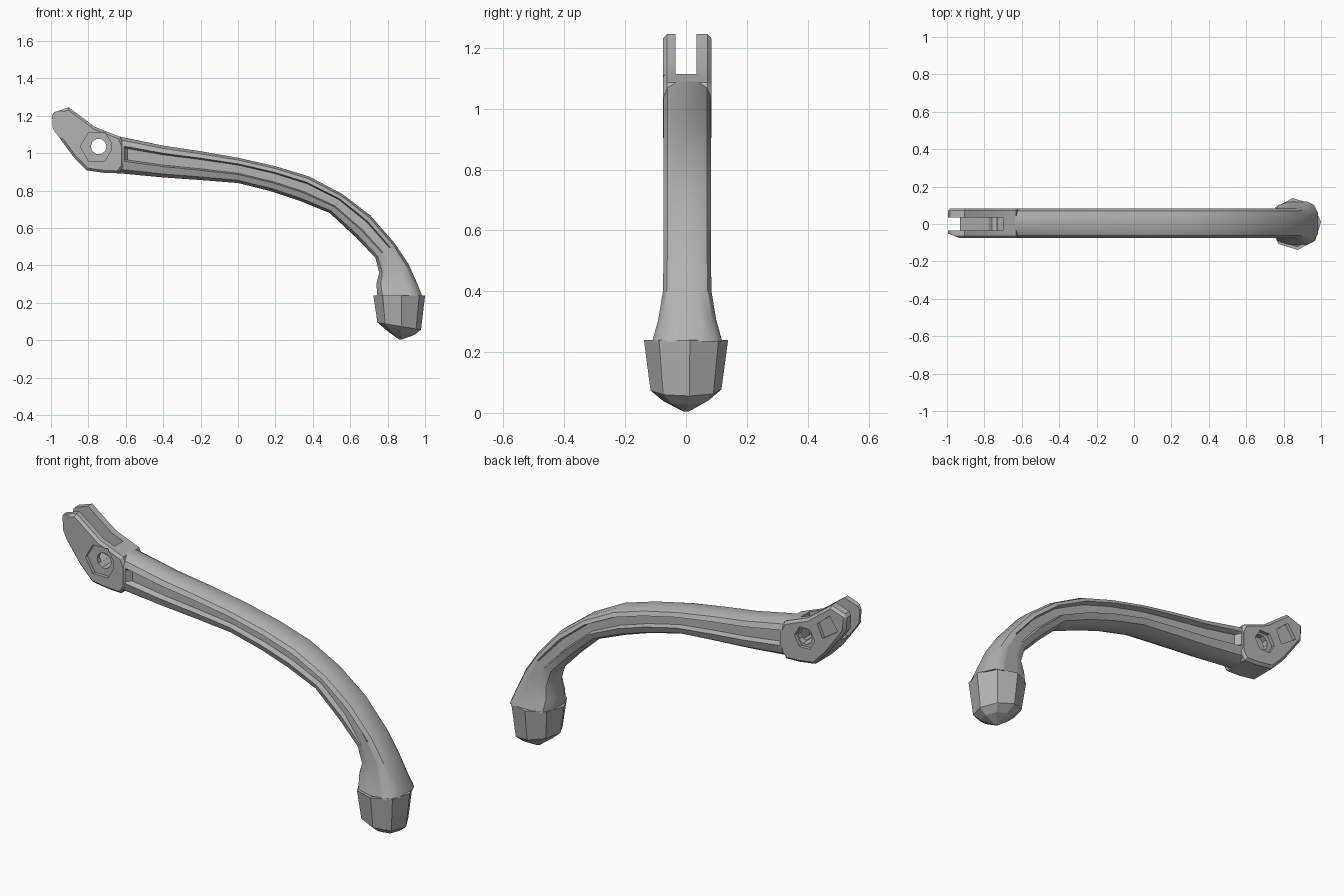
import bpy, bmesh, math

if "Cube" in bpy.data.objects:
    bpy.data.objects.remove(bpy.data.objects["Cube"])

GREY = (0.45, 0.45, 0.45, 1)
metal = bpy.data.materials.new("grey metal")
metal.use_nodes = True
metal.diffuse_color = GREY
metal.node_tree.nodes["Principled BSDF"].inputs["Base Color"].default_value = GREY
Y0 = 0.004  # arm sits slightly off the foot centre


def loft(name, rings, angle=None):
    """Skin equal-length closed rings and cap both ends."""
    bm = bmesh.new()
    loops = [[bm.verts.new(p) for p in ring] for ring in rings]
    n = len(loops[0])
    for a, b in zip(loops, loops[1:]):
        for i in range(n):
            j = (i + 1) % n
            bm.faces.new((a[i], a[j], b[j], b[i]))
    bm.faces.new(loops[0])
    bm.faces.new(loops[-1])
    bmesh.ops.recalc_face_normals(bm, faces=bm.faces)
    mesh = bpy.data.meshes.new(name)
    bm.to_mesh(mesh)
    bm.free()
    mesh.materials.append(metal)
    obj = bpy.data.objects.new(name, mesh)
    bpy.context.collection.objects.link(obj)
    if angle:
        smooth(obj, angle)
    return obj


def activate(obj):
    bpy.ops.object.select_all(action="DESELECT")
    obj.select_set(True)
    bpy.context.view_layer.objects.active = obj


def smooth(obj, degrees):
    activate(obj)
    bpy.ops.object.shade_smooth_by_angle(angle=math.radians(degrees))


def slab(name, outline, y1, y2):
    """Extrude an x-z outline between two y values."""
    return loft(name, [[(x, y, z) for x, z in outline] for y in (y1, y2)])


def ngon(cx, cz, r, n, turn=0.0):
    return [(cx + r * math.cos(turn + math.tau * i / n),
             cz + r * math.sin(turn + math.tau * i / n)) for i in range(n)]


def cut(obj, cutter):
    mod = obj.modifiers.new("cut", "BOOLEAN")
    mod.operation, mod.solver, mod.object = "DIFFERENCE", "EXACT", cutter
    activate(obj)
    bpy.ops.object.modifier_apply(modifier=mod.name)
    bpy.data.objects.remove(cutter)


# Curved arm: top x, z, bottom x, z, half width, groove depth
stations = [
    (-.68, 1.10, -.68, .895, .076, 0),
    (-.61, 1.083, -.61, .89, .078, 0),
    (-.59, 1.08, -.59, .888, .078, .03),
    (-.4, 1.04, -.4, .87, .078, .03),
    (-.2, 1.01, -.2, .856, .078, .03),
    (0, .975, 0, .84, .078, .03),
    (.2, .93, .18, .795, .078, .03),
    (.38, .875, .33, .745, .078, .03),
    (.56, .78, .49, .68, .078, .03),
    (.71, .665, .63, .55, .078, .025),
    (.84, .515, .735, .44, .078, 0),
    (.91, .41, .755, .36, .08, 0),
    (.955, .31, .74, .30, .095, 0),
    (.985, .235, .745, .235, .115, 0),
]
# Half section: fraction down from the top, share of width, in the groove or not
profile = [(0, .45, 0), (.09, .84, 0), (.24, 1, 0), (.29, 1, 1),
           (.61, 1, 1), (.66, 1, 0), (.89, .84, 0), (1, .45, 0)]
rings = []
for tx, tz, bx, bz, w, d in stations:
    half = [(tx + (bx - tx) * t, w * s - d * g, tz + (bz - tz) * t)
            for t, s, g in profile]
    rings.append([(x, Y0 + y, z) for x, y, z in half] +
                 [(x, Y0 - y, z) for x, y, z in reversed(half)])
loft("curved_arm", rings, 35)

# Forked head with softened outline
head = slab("fork_head", [(-.995, 1.215), (-.905, 1.245), (-.765, 1.14), (-.63, 1.087),
                          (-.61, 1.04), (-.61, .93), (-.64, .892), (-.72, .895),
                          (-.81, .908), (-.88, .98), (-.99, 1.13)],
            Y0 - .08, Y0 + .08)
bevel = head.modifiers.new("soft", "BEVEL")
bevel.width, bevel.segments, bevel.limit_method = .013, 1, "ANGLE"
bevel.angle_limit = math.radians(60)
activate(head)
bpy.ops.object.modifier_apply(modifier=bevel.name)

# Slot between the fork cheeks
cut(head, slab("slot_cutter", [(-1.1, 1.4), (-.7, 1.4), (-.7, .99), (-.93, 1.05),
                               (-1.1, .9)], -.035, .035))
arm = bpy.data.objects["curved_arm"]
cut(arm, slab("arm_slot_cutter", [(-.8, 1.4), (-.7, 1.4), (-.7, .99), (-.8, 1.02)],
              -.035, .035))

# Pivot hole with a hexagonal seat on each side
for side in (-1, 1):
    cut(head, slab("seat_cutter", ngon(-.755, 1.035, .088 if side < 0 else .06, 6),
                   Y0 + side * .062, Y0 + side * .2))
for part in (head, arm):
    cut(part, slab("pivot_cutter", ngon(-.745, 1.035, .042, 10), -.3, .3))

# Angled relief on the front tip and a shallow pocket on the back cheek
cut(head, loft("tip_cutter", [[(-1.1, -.01, z), (-.925, -.078, z), (-.925, -.2, z),
                               (-1.1, -.2, z)] for z in (.9, 1.4)]))
cut(head, slab("pocket_cutter", [(-.95, 1.12), (-.9, 1.19), (-.83, 1.13),
                                 (-.86, 1.06)], Y0 + .062, .2))
smooth(head, 25)

# Faceted foot cap with a thin lip
CX = .862
levels = [(.225, .112), (.225, .118), (.24, .122), (.24, .139), (.075, .117), (.04, .075), (.004, .008)]
foot_rings = []
for z, r in levels:
    shift = .006 if z < .05 else 0
    foot_rings.append([(x + shift, y, z + (.02 * (CX - x) / .12 if .03 < z < .1 else 0))
                       for x, y in ngon(CX, 0, r, 8, math.pi / 8 - .3)])
loft("foot_cap", foot_rings, 12)
